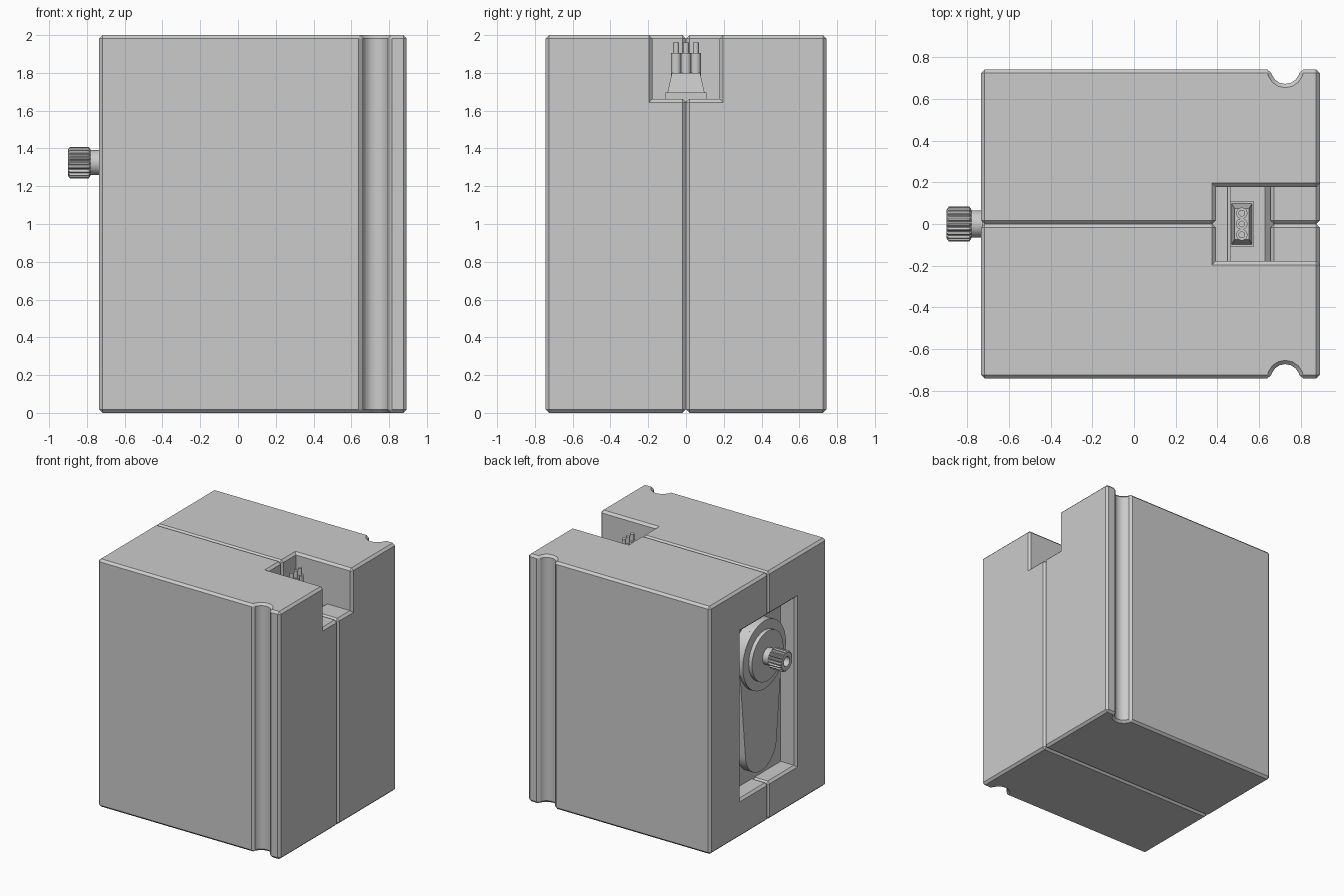
import bpy, bmesh
from math import cos, sin, pi
from mathutils import Vector

cube = bpy.data.objects.get("Cube")
if cube:
    bpy.data.objects.remove(cube, do_unlink=True)

grey = bpy.data.materials.new("plain grey")
grey.use_nodes = True
COLOUR = (0.6, 0.6, 0.6, 1)
grey.diffuse_color = COLOUR
for node in grey.node_tree.nodes:
    if node.type == 'BSDF_PRINCIPLED':
        node.inputs["Base Color"].default_value = COLOUR


def finish(name, bm):
    bmesh.ops.recalc_face_normals(bm, faces=bm.faces[:])
    mesh = bpy.data.meshes.new(name)
    bm.to_mesh(mesh)
    bm.free()
    mesh.materials.append(grey)
    obj = bpy.data.objects.new(name, mesh)
    bpy.context.collection.objects.link(obj)
    return obj


def loft(name, rings):
    """Skin a row of equal rings and cap both ends."""
    bm = bmesh.new()
    rows = [[bm.verts.new(p) for p in ring] for ring in rings]
    n = len(rows[0])
    for a, b in zip(rows, rows[1:]):
        for i in range(n):
            j = (i + 1) % n
            bm.faces.new((a[i], a[j], b[j], b[i]))
    bm.faces.new(rows[0])
    bm.faces.new(rows[-1])
    return finish(name, bm)


def smooth(obj):
    bpy.ops.object.select_all(action='DESELECT')
    bpy.context.view_layer.objects.active = obj
    obj.select_set(True)
    bpy.ops.object.shade_smooth_by_angle(angle=0.5)


def arc(cx, cy, r, start, end, steps):
    return [(cx + r * cos(start + (end - start) * i / steps),
             cy + r * sin(start + (end - start) * i / steps))
            for i in range(steps + 1)]


def circle(cx, cy, r, steps=40):
    return arc(cx, cy, r, 0, 2 * pi, steps)[:-1]


def along_x(shape, x):
    return [Vector((x, a, b)) for a, b in shape]


def along_y(shape, y):
    return [Vector((a, y, b)) for a, b in shape]


def along_z(shape, z):
    return [Vector((a, b, z)) for a, b in shape]


def rect(x0, x1, y0, y1):
    return [(x0, y0), (x1, y0), (x1, y1), (x0, y1)]


# Cutters: stepped cable notch and servo window
LEFT, RIGHT, SIDE, CHAMFER = -0.735, 0.893, 0.743, 0.018
notch_shape = [(0.393, 1.5), (0.655, 1.5), (0.655, 1.662),
               (1.2, 1.662), (1.2, 2.3), (0.393, 2.3)]
notch = loft("notch_cutter", [along_y(notch_shape, y) for y in (-0.178, 0.178)])
window = loft("window_cutter", [along_x(rect(-0.352, 0.352, 0.305, 1.655), x)
                                for x in (-1.2, -0.57)])
for cutter in (notch, window):
    cutter.hide_render = True
    cutter.hide_viewport = False


# Case halves with side channels and chamfered outer edges
def case_half(name, side):
    shape = [(LEFT, 0), (RIGHT, 0), (RIGHT, SIDE)]
    shape += arc(0.727, SIDE, 0.07, 0, -pi, 8)
    shape += [(LEFT, SIDE)]
    shape = [(x, y * side) for x, y in shape]
    obj = loft(name, [along_z(shape, z) for z in (0, 2)])
    for cutter in (notch, window):
        mod = obj.modifiers.new("cut", 'BOOLEAN')
        mod.operation = 'DIFFERENCE'
        mod.solver = 'EXACT'
        mod.object = cutter
    graph = bpy.context.evaluated_depsgraph_get()
    cut_mesh = bpy.data.meshes.new_from_object(obj.evaluated_get(graph))
    obj.modifiers.clear()
    bm = bmesh.new()
    bm.from_mesh(cut_mesh)
    bpy.data.meshes.remove(cut_mesh)
    bmesh.ops.dissolve_limit(bm, angle_limit=0.01, verts=bm.verts[:], edges=bm.edges[:])
    bm.normal_update()
    edges = [e for e in bm.edges
             if e.is_manifold and e.is_convex and e.calc_face_angle() > 0.7]
    bmesh.ops.bevel(bm, geom=edges, offset=CHAMFER, offset_type='OFFSET', segments=1,
                    profile=0.5, affect='EDGES', clamp_overlap=False)
    for f in bm.faces:
        f.material_index = 0
    bm.to_mesh(obj.data)
    bm.free()
    smooth(obj)


case_half("case_back_half", 1)
case_half("case_front_half", -1)
for cutter in (notch, window):
    bpy.data.objects.remove(cutter, do_unlink=True)

# Servo body with a seam and a sloped rear edge
body = [(-0.60, 0.2), (0.67, 0.2), (0.67, 1.61), (0.63, 1.648), (0.462, 1.648),
        (0.46, 1.61), (0.452, 1.61), (0.45, 1.648), (-0.60, 1.648)]
loft("servo_body", [along_y(body, y) for y in (-0.36, 0.36)])

# Gearbox cover, tapering towards the bottom
AXIS = 1.325
cover = arc(0, AXIS, 0.275, 0, pi, 24) + arc(0, 0.58, 0.2, pi, 2 * pi, 24)
smooth(loft("gearbox_cover", [along_x(cover, x) for x in (-0.58, -0.67)]))
for name, r, x0, x1 in (("gearbox_disc", 0.275, -0.66, -0.70),
                        ("shaft_boss", 0.2, -0.69, -0.73),
                        ("output_shaft", 0.066, -0.72, -0.80)):
    smooth(loft(name, [along_x(circle(0, AXIS, r), x) for x in (x0, x1)]))


# Splined shaft end with a screw hole
def spline(r, tooth):
    points = []
    for i in range(80):
        a = 2 * pi * i / 80
        rr = r - tooth * (i % 4 > 1)
        points.append((rr * cos(a), AXIS + rr * sin(a)))
    return points


loft("shaft_spline", [along_x(spline(r, t), x) for x, r, t in (
    (-0.78, 0.068, 0), (-0.79, 0.083, 0.011), (-0.89, 0.083, 0.011),
    (-0.90, 0.070, 0), (-0.90, 0.038, 0), (-0.83, 0.038, 0))])

# Cable strain relief and three wires
PLUG = 0.518
loft("cable_plug", [along_z(rect(PLUG - hx, PLUG + hx, -hy, hy), z) for z, hx, hy in (
    (1.62, 0.058, 0.108), (1.695, 0.058, 0.108), (1.695, 0.05, 0.098),
    (1.80, 0.035, 0.075))])
for number, y in enumerate((-0.052, 0, 0.052)):
    smooth(loft(f"wire_{number}", [along_z(circle(PLUG, y, r, 20), z) for z, r in (
        (1.78, 0.027), (1.905, 0.027), (1.905, 0.016), (1.96, 0.016))]))
